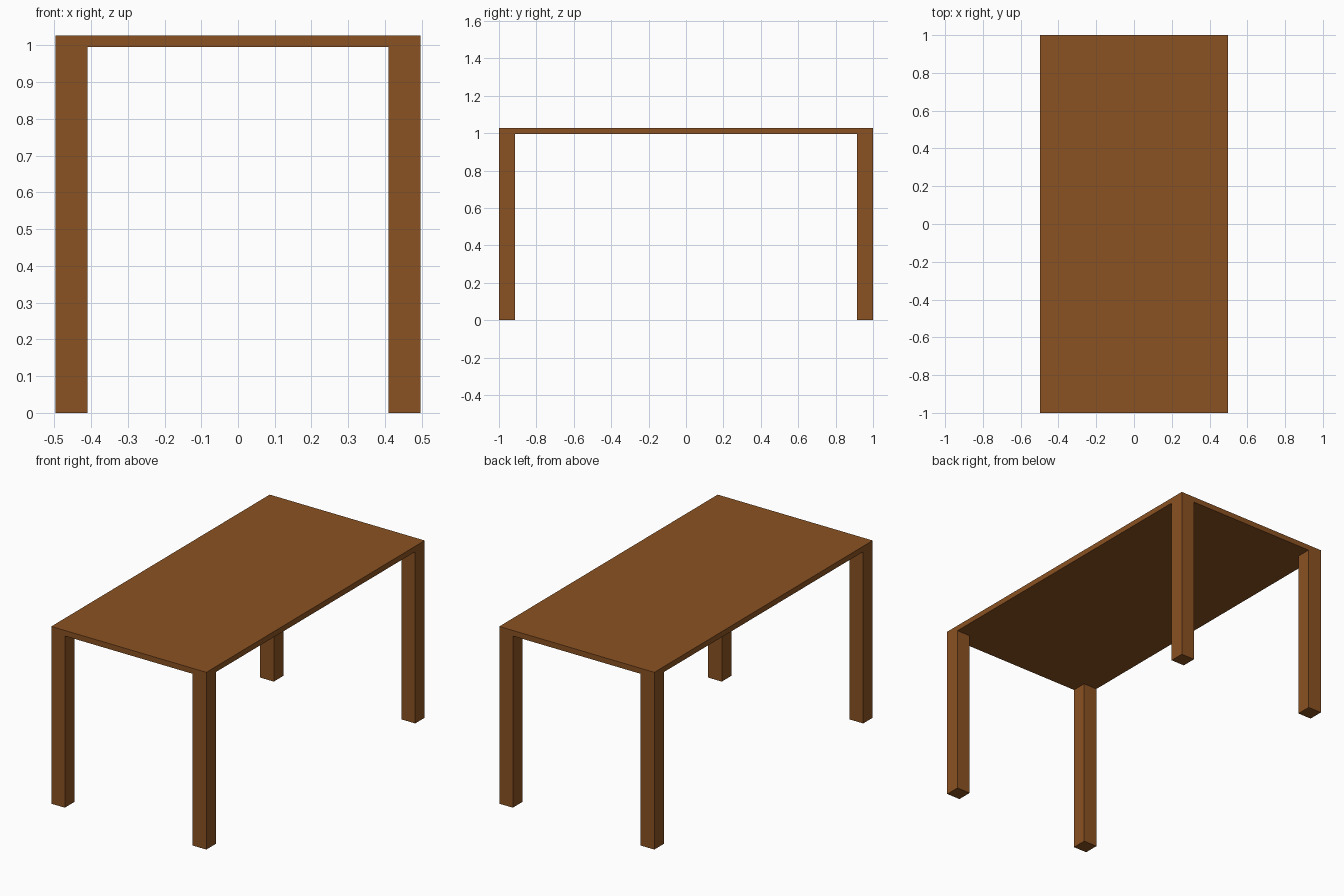
import bpy, bmesh

if "Cube" in bpy.data.objects:
    bpy.data.objects.remove(bpy.data.objects["Cube"])

HX, HY = 0.497, 1.0          # half width and half length
LEG = 0.087                  # square leg thickness
UNDER, TOP = 0.995, 1.027    # underside and upper face of the top

wood = bpy.data.materials.new("brown wood")
wood.diffuse_color = (0.258, 0.084, 0.016, 1)
wood.use_nodes = True
wood.node_tree.nodes["Principled BSDF"].inputs["Base Color"].default_value = wood.diffuse_color

bm = bmesh.new()

# Underside: 3 x 3 grid whose corner cells are the leg sections
xs = [-HX, -HX + LEG, HX - LEG, HX]
ys = [-HY, -HY + LEG, HY - LEG, HY]
grid = [[bm.verts.new((x, y, UNDER)) for y in ys] for x in xs]
cells, corners = [], []
for i in range(3):
    for j in range(3):
        f = bm.faces.new((grid[i][j], grid[i][j + 1], grid[i + 1][j + 1], grid[i + 1][j]))
        cells.append(f)
        if i != 1 and j != 1:
            corners.append(f)


def extrude(faces, z, keep):
    """Extrude faces to height z, optionally keeping the originals."""
    res = bmesh.ops.extrude_face_region(bm, geom=faces, use_keep_orig=keep)
    for v in res["geom"]:
        if isinstance(v, bmesh.types.BMVert):
            v.co.z = z


# Table top slab, then the four legs pulled down to the floor
extrude(cells, TOP, True)
for f in corners:
    extrude([f], 0.0, False)

# Merge the flush faces and tidy the normals
bmesh.ops.recalc_face_normals(bm, faces=bm.faces)
bmesh.ops.dissolve_limit(bm, angle_limit=0.01, verts=bm.verts, edges=bm.edges)
bmesh.ops.recalc_face_normals(bm, faces=bm.faces)

mesh = bpy.data.meshes.new("table")
bm.to_mesh(mesh)
bm.free()
mesh.materials.append(wood)
bpy.context.collection.objects.link(bpy.data.objects.new("table", mesh))
